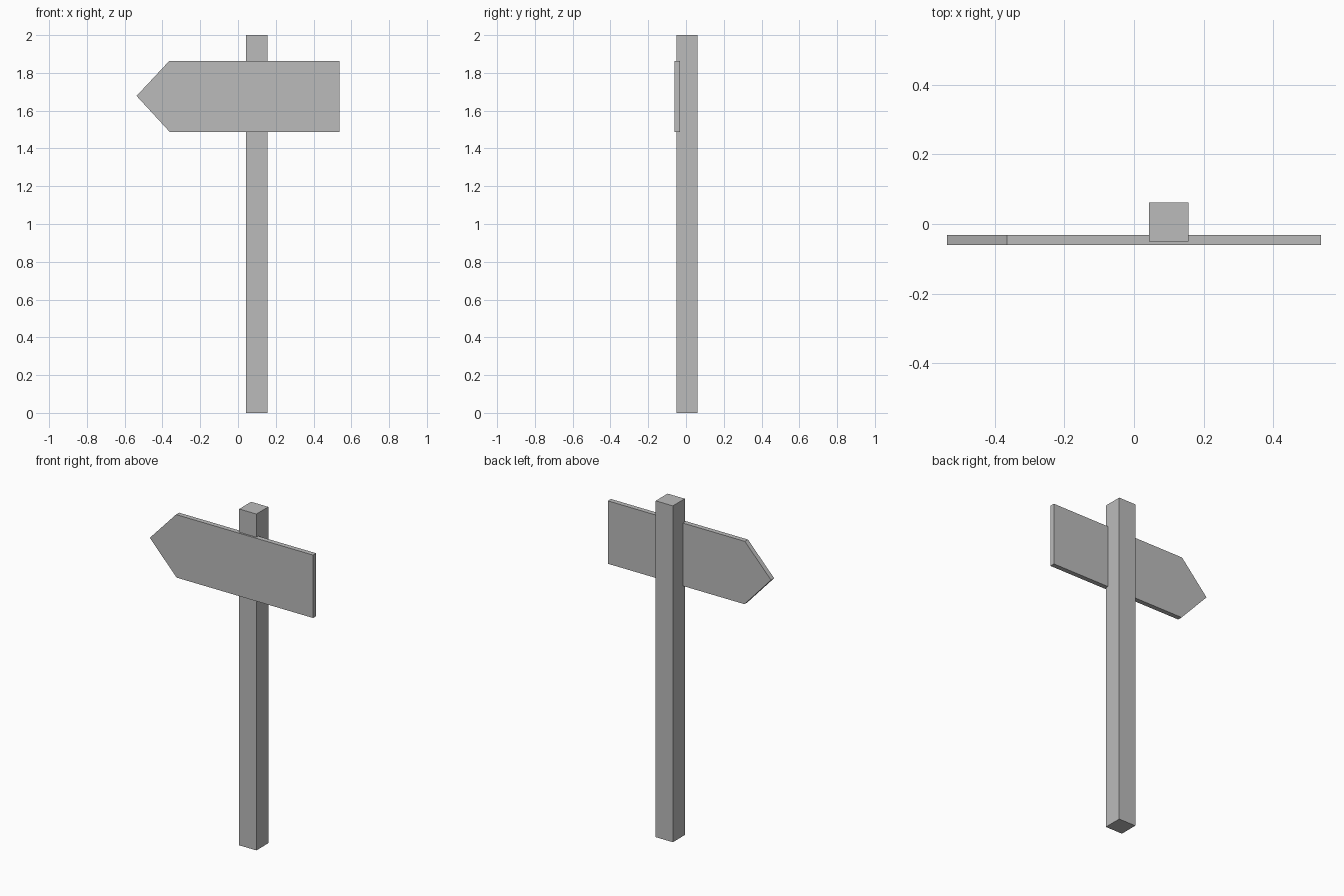
import bpy
import bmesh
from mathutils import Vector

cube = bpy.data.objects.get("Cube")
if cube:
    bpy.data.objects.remove(cube, do_unlink=True)

grey = bpy.data.materials.new("plain_grey")
grey.use_nodes = True
colour = (0.5, 0.5, 0.5, 1)
grey.diffuse_color = colour
grey.node_tree.nodes["Principled BSDF"].inputs["Base Color"].default_value = colour


def extrude_profile(name, points, offset):
    """Make a solid by extruding a closed flat profile along an offset."""
    bm = bmesh.new()
    face = bm.faces.new([bm.verts.new(p) for p in points])
    result = bmesh.ops.extrude_face_region(bm, geom=[face], use_keep_orig=True)
    moved = [g for g in result["geom"] if isinstance(g, bmesh.types.BMVert)]
    bmesh.ops.translate(bm, verts=moved, vec=Vector(offset))
    bmesh.ops.recalc_face_normals(bm, faces=bm.faces)
    mesh = bpy.data.meshes.new(name)
    bm.to_mesh(mesh)
    bm.free()
    mesh.materials.append(grey)
    obj = bpy.data.objects.new(name, mesh)
    bpy.context.collection.objects.link(obj)
    return obj


# Square upright post, set off centre
left, right, front, back = 0.043, 0.156, -0.05, 0.062
extrude_profile(
    "post",
    [(left, front, 0), (right, front, 0), (right, back, 0), (left, back, 0)],
    (0, 0, 2),
)

# Pointed board let into the front of the post
outline = [(-0.537, 1.678), (-0.362, 1.488), (0.537, 1.488),
           (0.537, 1.862), (-0.365, 1.862)]
extrude_profile("arrow_board", [(x, -0.061, z) for x, z in outline], (0, 0.029, 0))
